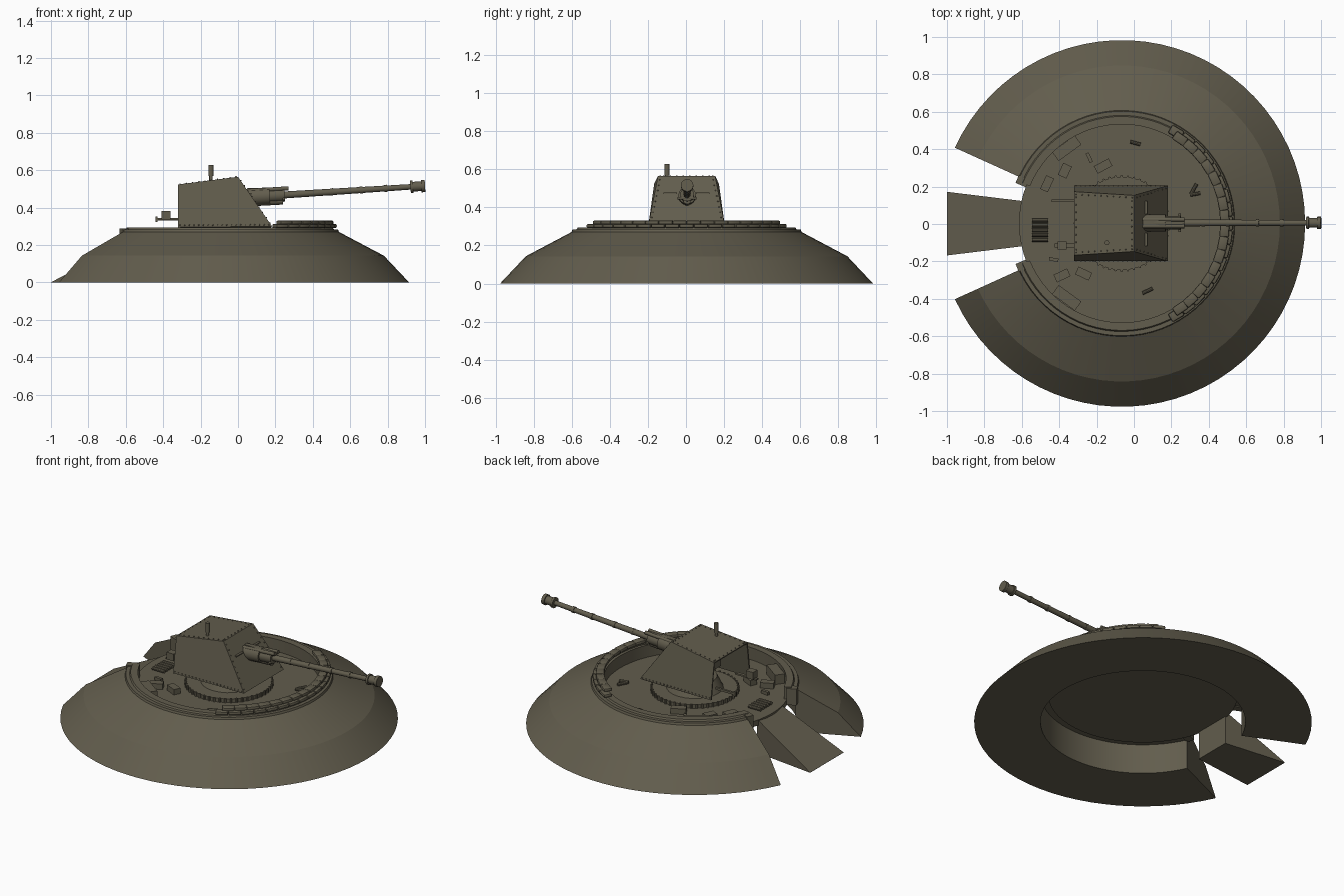
import bpy, bmesh, math
from mathutils import Matrix, Vector

if "Cube" in bpy.data.objects:
    bpy.data.objects.remove(bpy.data.objects["Cube"])

CX, CY = -0.065, 0.003          # centre of the emplacement
FLOOR = 0.215
drab = bpy.data.materials.new("olive drab")
drab.diffuse_color = (0.122, 0.109, 0.074, 1)
drab.use_nodes = True
drab.node_tree.nodes["Principled BSDF"].inputs["Base Color"].default_value = drab.diffuse_color


def finish(name, bm, smooth=None):
    bmesh.ops.recalc_face_normals(bm, faces=bm.faces)
    me = bpy.data.meshes.new(name)
    bm.to_mesh(me)
    bm.free()
    me.materials.append(drab)
    ob = bpy.data.objects.new(name, me)
    bpy.context.collection.objects.link(ob)
    if smooth:
        bpy.context.view_layer.objects.active = ob
        ob.select_set(True)
        bpy.ops.object.shade_smooth_by_angle(angle=math.radians(smooth))
        ob.select_set(False)
    return ob


def arc_solid(name, profile, half_gap, steps):
    """Sweep a closed (r, z) profile round the centre, leaving a gap at -x."""
    bm = bmesh.new()
    a0, a1 = -math.pi + half_gap, math.pi - half_gap
    rings = []
    for i in range(steps + 1):
        a = a0 + (a1 - a0) * i / steps
        rings.append([bm.verts.new((CX + r * math.cos(a), CY + r * math.sin(a), z)) for r, z in profile])
    n = len(profile)
    for p, q in zip(rings, rings[1:]):
        for j in range(n):
            k = (j + 1) % n
            bm.faces.new((p[j], p[k], q[k], q[j]))
    bm.faces.new(rings[0])
    bm.faces.new(rings[-1])
    return finish(name, bm, 12)


def add_box(bm, c, s, rot=0.0):
    m = Matrix.Translation(c) @ Matrix.Rotation(rot, 4, 'Z') @ Matrix.Diagonal((*s, 1))
    bmesh.ops.create_cube(bm, size=1, matrix=m)


def add_rod(bm, a, b, r1, r2=None, seg=16):
    a, b = Vector(a), Vector(b)
    d = b - a
    m = Matrix.Translation((a + b) / 2) @ d.to_track_quat('Z', 'Y').to_matrix().to_4x4()
    bmesh.ops.create_cone(bm, cap_ends=True, segments=seg, radius1=r1,
                          radius2=r1 if r2 is None else r2, depth=d.length, matrix=m)


def boxes(name, items):
    bm = bmesh.new()
    for c, s, r in items:
        add_box(bm, c, s, math.radians(r))
    return finish(name, bm)


def rods(name, items, seg=16):
    bm = bmesh.new()
    for it in items:
        add_rod(bm, *it, seg=seg)
    return finish(name, bm, 35)


def prism(name, bottom, top):
    bm = bmesh.new()
    lo, hi = [bm.verts.new(v) for v in bottom], [bm.verts.new(v) for v in top]
    n = len(lo)
    bm.faces.new(lo[::-1])
    bm.faces.new(hi)
    for i in range(n):
        bm.faces.new((lo[i], lo[(i + 1) % n], hi[(i + 1) % n], hi[i]))
    return finish(name, bm)


# earth bank, parapet ring and pit floor
arc_solid("earth_bank", [(0.98, 0), (0.845, 0.143), (0.605, 0.27), (0.595, 0.27), (0.595, 0)],
          math.radians(24.4), 64)
arc_solid("parapet_ring", [(0.605, 0.268), (0.6, 0.283), (0.578, 0.283), (0.572, 0.293), (0.53, 0.293),
                           (0.53, 0.19), (0.598, 0.19)], math.radians(22), 64)
rods("pit_floor", [((CX, CY, 0.18), (CX, CY, FLOOR), 0.55)], 64)

# posts closing the parapet ends
bm = bmesh.new()
for s in (-1, 1):
    a = math.pi - s * math.radians(23)
    add_box(bm, (CX + 0.578 * math.cos(a), CY + 0.578 * math.sin(a), 0.237), (0.06, 0.045, 0.105), a)
finish("parapet_posts", bm)

# entrance ramp
prism("entrance_ramp", [(-1, -0.168, 0), (-0.59, -0.118, 0), (-0.59, 0.122, 0), (-1, 0.172, 0)],
      [(-1, -0.168, 0.001), (-0.59, -0.118, FLOOR), (-0.59, 0.122, FLOOR), (-1, 0.172, 0.001)])

# sandbags in two offset courses along the front of the parapet
bm = bmesh.new()
for r, z, off in ((0.568, 0.302, 0), (0.55, 0.32, 0.5)):
    for i in range(-8, 9):
        a = math.radians(7.4 * (i + off))
        if abs(a) > math.radians(61):
            continue
        m = (Matrix.Translation((CX + r * math.cos(a), CY + r * math.sin(a), z))
             @ Matrix.Rotation(a, 4, 'Z') @ Matrix.Diagonal((0.05, 0.074, 0.022, 1)))
        vs = bmesh.ops.create_cube(bm, size=1, matrix=m)["verts"]
        es = list({e for v in vs for e in v.link_edges})
        bmesh.ops.bevel(bm, geom=es, offset=0.008, segments=2, affect='EDGES', profile=0.5)
finish("sandbags", bm, 40)

# turntable with bolts round its edge
bm = bmesh.new()
add_rod(bm, (CX, CY, FLOOR), (CX, CY, 0.238), 0.25, seg=48)
for i in range(48):
    a = math.tau * i / 48
    add_rod(bm, (CX + 0.252 * math.cos(a), CY + 0.252 * math.sin(a), 0.216),
            (CX + 0.252 * math.cos(a), CY + 0.252 * math.sin(a), 0.242), 0.007, seg=6)
finish("turntable", bm, 35)
rods("pedestal", [((CX, CY, 0.23), (CX, CY, 0.31), 0.17, 0.13), ((CX, CY, 0.31), (CX, CY, 0.43), 0.07)], 24)

# armoured shield: roof, sides and sloped front, open at the back
pts = {}
bm = bmesh.new()
for s in (-1, 1):
    for key, p in (("rb", (-0.32, 0.202, 0.295)), ("rt", (-0.32, 0.17, 0.524)),
                   ("ft", (0, 0.15, 0.565)), ("fb", (0.182, 0.202, 0.3))):
        pts[key, s] = bm.verts.new((p[0], CY + s * p[1], p[2]))
for s in (-1, 1):
    bm.faces.new([pts[k, s] for k in ("rb", "rt", "ft", "fb")])
bm.faces.new((pts["rt", -1], pts["rt", 1], pts["ft", 1], pts["ft", -1]))
bm.faces.new((pts["ft", -1], pts["ft", 1], pts["fb", 1], pts["fb", -1]))
shield = finish("gun_shield", bm)
mod = shield.modifiers.new("plate", 'SOLIDIFY')
mod.thickness, mod.offset = 0.01, -1

# rivets along the plate edges
bm = bmesh.new()


def rivet_row(a, b, n):
    a, b = Vector(a), Vector(b)
    for i in range(n):
        bmesh.ops.create_icosphere(bm, subdivisions=1, radius=0.0042,
                                   matrix=Matrix.Translation(a.lerp(b, i / (n - 1))))


for s in (-1, 1):
    rivet_row((-0.31, CY + s * 0.201, 0.306), (0.165, CY + s * 0.201, 0.308), 20)
    rivet_row((-0.31, CY + s * 0.155, 0.526), (-0.01, CY + s * 0.138, 0.564), 10)
    rivet_row((0.015, CY + s * 0.14, 0.545), (0.17, CY + s * 0.188, 0.318), 9)
rivet_row((-0.31, CY - 0.14, 0.526), (-0.31, CY + 0.14, 0.526), 8)
rivet_row((-0.012, CY - 0.12, 0.564), (-0.012, CY + 0.12, 0.564), 8)
finish("rivets", bm)

# vision slits on the sloped front
slit = boxes("vision_slits", [((0.066, CY + s * 0.085, 0.474), (0.014, 0.07, 0.008), 0) for s in (-1, 1)])

# gun: barrel with bands, muzzle brake, cradle and recoil gear along one tilted axis
GY = 0.006


def axis(x, up=0.0, side=0.0):
    return (x, GY + side, 0.452 + 0.064 * x + up)


rods("barrel", [(axis(-0.15), axis(0.95), 0.021, 0.0145)]
     + [(axis(x - 0.008), axis(x + 0.008), 0.0195) for x in (0.37, 0.5, 0.66, 0.79)])
rods("muzzle_brake", [(axis(0.922), axis(0.936), 0.033), (axis(0.936), axis(0.98), 0.026),
                      (axis(0.98), axis(1.0), 0.033)])
rods("cradle", [(axis(0.05), axis(0.17), 0.046), (axis(0.17), axis(0.25), 0.036),
                (axis(0.05, -0.028), axis(0.24, -0.03), 0.021)])
rods("recoil_cylinders", [(axis(0.04, 0.034, s * 0.018), axis(0.27, 0.034, s * 0.018), 0.011) for s in (-1, 1)]
     + [(axis(0.245, -0.02, -0.05), axis(0.245, -0.02, 0.05), 0.007)])
boxes("breech", [(axis(-0.17), (0.1, 0.09, 0.09), 0), (axis(0.16, 0.036), (0.22, 0.026, 0.012), 0)])

# periscope on the roof
rods("periscope", [((-0.145, -0.1, 0.53), (-0.145, -0.1, 0.572), 0.009),
                   ((-0.145, -0.1, 0.568), (-0.145, -0.1, 0.628), 0.0135)])

# crew seat and foot bar behind the shield
boxes("crew_seat", [((-0.385, -0.115, 0.36), (0.05, 0.045, 0.046), 0),
                    ((-0.35, -0.115, 0.335), (0.15, 0.02, 0.01), 0),
                    ((-0.37, 0.125, 0.338), (0.14, 0.014, 0.014), 0),
                    ((-0.435, 0.125, 0.338), (0.01, 0.014, 0.03), 0)])

# ammunition boxes around the pit floor: x, y, length, width, height, turn
crates = [(-0.36, 0.405, 0.15, 0.06, 0.06, 36), (-0.36, -0.395, 0.15, 0.06, 0.06, -36),
          (-0.465, 0.215, 0.045, 0.08, 0.05, -25), (-0.37, 0.285, 0.05, 0.07, 0.04, -25),
          (-0.165, 0.31, 0.09, 0.045, 0.035, 28), (-0.27, -0.265, 0.08, 0.045, 0.035, -25),
          (-0.385, -0.275, 0.08, 0.045, 0.035, 25), (-0.43, -0.19, 0.05, 0.018, 0.02, -8),
          (-0.24, 0.355, 0.018, 0.055, 0.02, 25)]
boxes("ammo_boxes", [((x, y, FLOOR + h / 2), (l, w, h), r) for x, y, l, w, h, r in crates])

# loose shells: a rack near the ramp and a few strays
z = FLOOR + 0.01
rods("shells", [((-0.545, -0.085 + 0.026 * i, z), (-0.46, -0.085 + 0.026 * i, z), 0.011) for i in range(5)]
     + [((0.3, 0.155, z), (0.355, 0.165, z), 0.01), ((0.305, 0.16, z), (0.335, 0.215, z), 0.01),
        ((-0.02, 0.44, z), (0.035, 0.425, z), 0.01), ((0.045, -0.37, z), (0.1, -0.345, z), 0.01)], 10)
